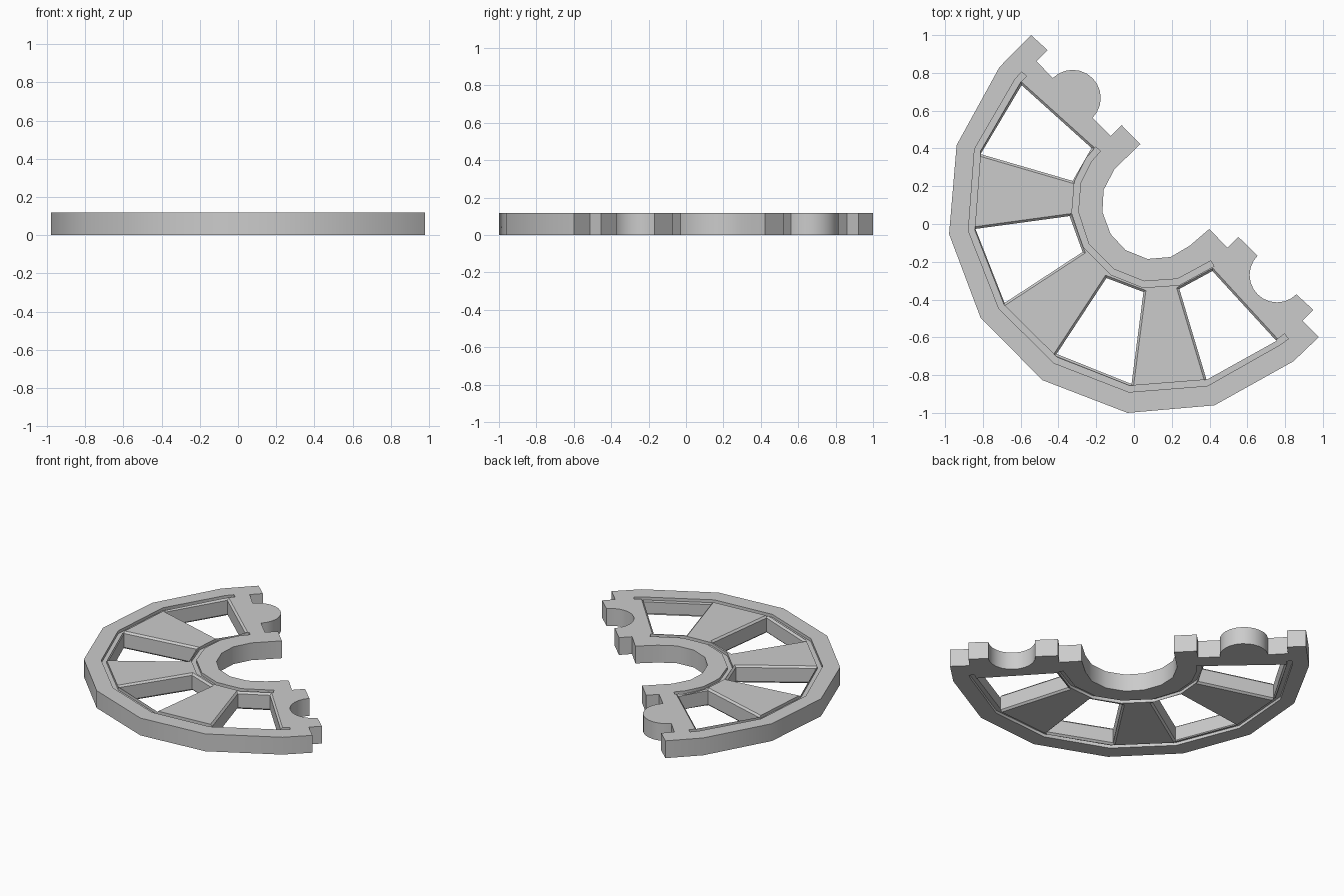
import bpy, bmesh, math
from mathutils import Vector

if "Cube" in bpy.data.objects:
    bpy.data.objects.remove(bpy.data.objects["Cube"])

H = 0.118          # plate thickness
GROOVE = 0.02      # channel depth
CHAMFER = 0.012    # window edge chamfer


def arc(cx, cy, r, a0, a1, n=12):
    return [(cx + r * math.cos(math.radians(a0 + (a1 - a0) * i / n)),
             cy + r * math.sin(math.radians(a0 + (a1 - a0) * i / n))) for i in range(n + 1)]


def offset(pts, d, closed):
    """Mitred offset to the right of the travel direction."""
    p = [Vector(q) for q in pts]
    n, out = len(p), []
    for i in range(n):
        dirs = []
        if closed or i > 0:
            dirs.append((p[i] - p[i - 1]).normalized())
        if closed or i < n - 1:
            dirs.append((p[(i + 1) % n] - p[i]).normalized())
        normals = [Vector((e.y, -e.x)) for e in dirs]
        m = sum(normals, Vector((0, 0))).normalized()
        out.append(tuple(p[i] + m * d / m.dot(normals[0])))
    return out


def loft(name, layers):
    """Solid through matching outlines given as (z, points)."""
    bm = bmesh.new()
    rings = [[bm.verts.new((x, y, z)) for x, y in pts] for z, pts in layers]
    n = len(rings[0])
    for a, b in zip(rings, rings[1:]):
        for i in range(n):
            j = (i + 1) % n
            bm.faces.new((a[i], a[j], b[j], b[i]))
    bm.faces.new(rings[0][::-1])
    bm.faces.new(rings[-1])
    bmesh.ops.recalc_face_normals(bm, faces=bm.faces)
    me = bpy.data.meshes.new(name)
    bm.to_mesh(me)
    bm.free()
    ob = bpy.data.objects.new(name, me)
    bpy.context.collection.objects.link(ob)
    return ob


# Half-ring outline: outer rim, socket end, hub arc, knob end
outer = [(-.545, 1.0), (-.712, .831), (-.939, .418), (-.979, -.053), (-.812, -.497),
         (-.484, -.827), (-.034, -1.0), (.426, -.96), (.844, -.727), (.979, -.598)]
socket_end = [(.892, -.513), (.95, -.455)] + arc(.757, -.27, .145, -45, -225) \
    + [(.553, -.069), (.495, -.127)]
hub = [(.399, -.026), (.294, -.116), (.193, -.175), (.071, -.185), (-.045, -.138),
       (-.124, -.053), (-.167, .063), (-.161, .18), (-.103, .291), (.034, .423)]
knob_end = [(-.066, .524), (-.124, .466)] + arc(-.325, .667, .149, -45, 135) \
    + [(-.516, .862), (-.458, .921)]
outline = outer + socket_end + hub + knob_end
plate = loft("half_wheel_plate", [(0, outline), (H, outline)])

cutters = []

# Windows between the spokes, chamfered top and bottom
windows = [
    [(-.595, .735), (-.225, .402), (-.325, .228), (-.812, .37)],
    [(-.839, -.026), (-.341, .042), (-.272, -.148), (-.685, -.418)],
    [(-.146, -.286), (.05, -.36), (-.013, -.847), (-.41, -.688)],
    [(.24, -.344), (.415, -.249), (.754, -.619), (.384, -.825)],
]
for w in windows:
    # all windows run clockwise, so growing is to the left
    big = offset(w, -CHAMFER * 2, True)
    mid = w
    cutters.append(loft("window_cutter", [(-CHAMFER, big), (CHAMFER, mid),
                                          (H - CHAMFER, mid), (H + CHAMFER, big)]))

# Channels along rim and hub, on both faces
rim_path = [(-.582, .794), (-.616, .757), (-.828, .392), (-.86, -.034), (-.701, -.439),
            (-.415, -.722), (-.024, -.873), (.384, -.841), (.767, -.624), (.807, -.595)]
hub_path = [(-.19, .397), (-.241, .339), (-.299, .222), (-.312, .061), (-.254, -.114),
            (-.114, -.254), (.05, -.32), (.235, -.307), (.415, -.209)]
for path in (rim_path, hub_path):
    band = offset(path, .0165, False) + offset(path, -.0165, False)[::-1]
    for z0, z1 in ((-.05, GROOVE), (H - GROOVE, H + .05)):
        cutters.append(loft("channel_cutter", [(z0, band), (z1, band)]))

# Apply the cuts, then drop the cutters
bpy.context.view_layer.objects.active = plate
plate.select_set(True)
for c in cutters:
    c.hide_render = True
    m = plate.modifiers.new("cut", 'BOOLEAN')
    m.operation, m.solver, m.object = 'DIFFERENCE', 'EXACT', c
    bpy.ops.object.modifier_apply(modifier=m.name)
    bpy.data.objects.remove(c)

bpy.ops.object.shade_smooth_by_angle(angle=math.radians(30))
